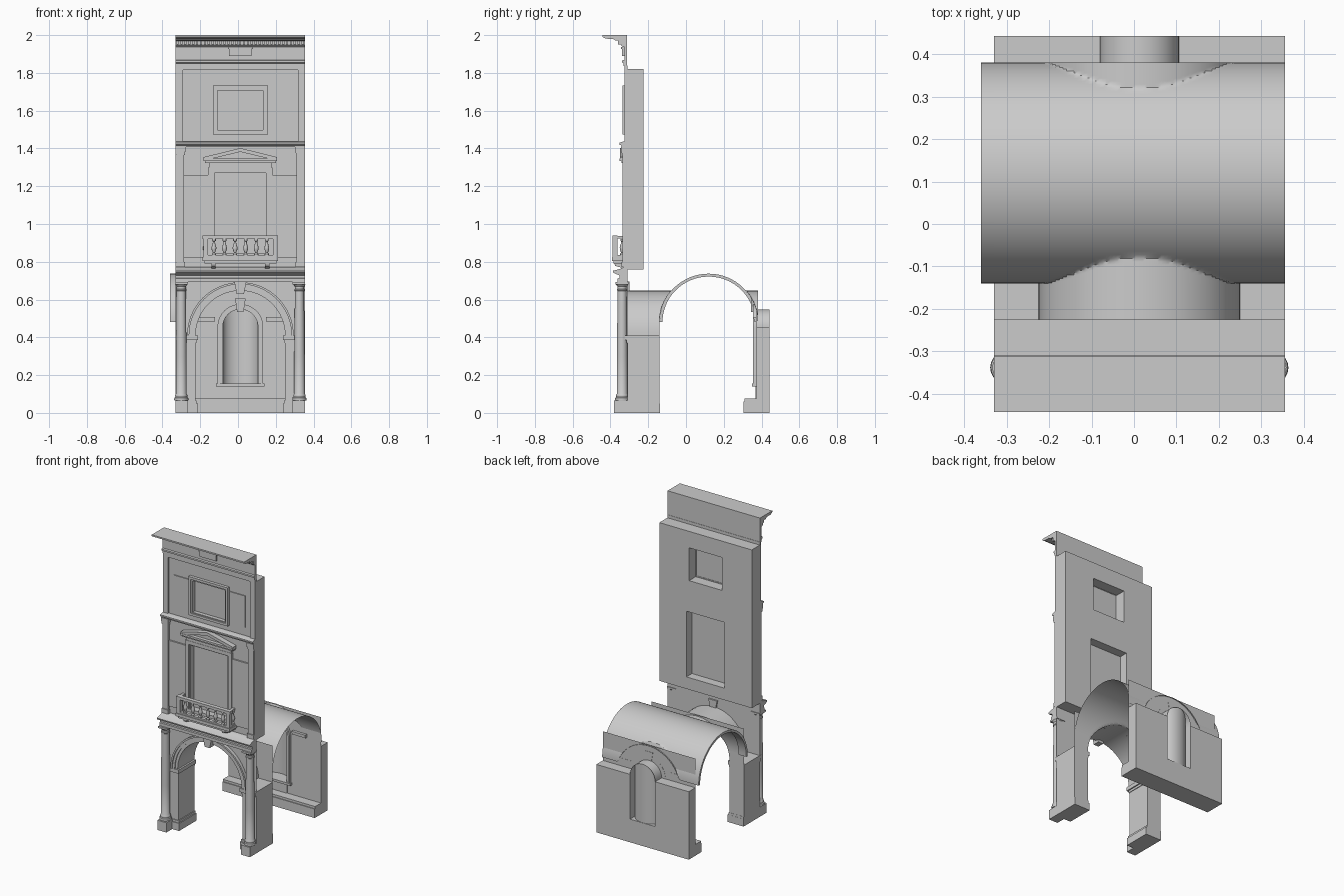
import bpy, bmesh, math
from math import sin, cos, pi, sqrt

if "Cube" in bpy.data.objects:
    bpy.data.objects.remove(bpy.data.objects["Cube"])

XC, HW = 0.0125, 0.3425      # bay axis and half width; all x below are relative to the axis


def finish(name, bm, smooth=True, merge=True):
    if merge:
        bmesh.ops.remove_doubles(bm, verts=bm.verts, dist=1e-5)
    bmesh.ops.recalc_face_normals(bm, faces=bm.faces)
    bmesh.ops.translate(bm, verts=bm.verts, vec=(XC, 0, 0))
    me = bpy.data.meshes.new(name)
    bm.to_mesh(me)
    bm.free()
    ob = bpy.data.objects.new(name, me)
    bpy.context.collection.objects.link(ob)
    bpy.ops.object.select_all(action='DESELECT')
    ob.select_set(True)
    bpy.context.view_layer.objects.active = ob
    if smooth:
        bpy.ops.object.shade_smooth_by_angle(angle=math.radians(35))
    return ob


def boxes(name, *dims):
    """Each entry: x0, x1, y0, y1, z0, z1"""
    bm = bmesh.new()
    for x0, x1, y0, y1, z0, z1 in dims:
        vs = bmesh.ops.create_cube(bm, size=1)['verts']
        for v in vs:
            v.co = ((x0, x1)[v.co.x > 0], (y0, y1)[v.co.y > 0], (z0, z1)[v.co.z > 0])
    return finish(name, bm, False, False)


def pair(name, *dims):
    """Boxes mirrored about the bay axis"""
    return boxes(name, *dims, *[(-d[1], -d[0], *d[2:]) for d in dims])


def prism(name, pts, a, b, axis='y'):
    """Profile (x,z) pushed along y, or (y,z) pushed along x; a == b gives a sheet"""
    bm = bmesh.new()
    f = bm.faces.new([bm.verts.new((p[0], a, p[1]) if axis == 'y' else (a, p[0], p[1])) for p in pts])
    if a != b:
        g = bmesh.ops.extrude_face_region(bm, geom=[f])['geom']
        d = (0, b - a, 0) if axis == 'y' else (b - a, 0, 0)
        bmesh.ops.translate(bm, vec=d, verts=[v for v in g if isinstance(v, bmesh.types.BMVert)])
        if f.is_valid and len([x for x in bm.faces if len(x.verts) == len(pts)]) < 2:
            bm.faces.new(f.verts)
    return finish(name, bm)


def arc(r, z, n=32):
    return [(-r * cos(pi * i / n), z + r * sin(pi * i / n)) for i in range(n + 1)]


def ring(name, ri, ro, zc, y0, y1, foot=None):
    """Arch moulding, optionally with straight legs down to foot"""
    a, b = arc(ri, zc), arc(ro, zc)
    if foot is not None:
        a = [(-ri, foot)] + a + [(ri, foot)]
        b = [(-ro, foot)] + b + [(ro, foot)]
    return prism(name, b + a[::-1], y0, y1)


def grid(name, us, vs, fn):
    bm = bmesh.new()
    rows = [[bm.verts.new(fn(u, v)) for v in vs] for u in us]
    for r, s in zip(rows, rows[1:]):
        for i in range(len(vs) - 1):
            bm.faces.new((r[i], r[i + 1], s[i + 1], s[i]))
    return finish(name, bm)


def lathe(name, centres, prof, n=20):
    bm = bmesh.new()
    for cx, cy in centres:
        rows = [[bm.verts.new((cx + r * cos(2 * pi * i / n), cy + r * sin(2 * pi * i / n), z))
                 for i in range(n)] for r, z in prof]
        for a, b in zip(rows, rows[1:]):
            for i in range(n):
                bm.faces.new((a[i], a[(i + 1) % n], b[(i + 1) % n], b[i]))
        bm.faces.new(rows[0])
        bm.faces.new(rows[-1])
    return finish(name, bm, merge=False)


def frame(name, w, z0, z1, t, y0, y1):
    """Rectangular surround, outer half width w, thickness t"""
    return boxes(name, (-w, -w + t, y0, y1, z0, z1), (w - t, w, y0, y1, z0, z1),
                 (-w + t, w - t, y0, y1, z1 - t, z1), (-w + t, w - t, y0, y1, z0, z0 + t))


# ---- Ground floor: piers, arch and columns
R, SP = 0.237, 0.41
pair('arch_pier', (R, HW, -.31, -.14, .05, SP - .04))
pair('pier_base', (R - .012, HW, -.32, -.138, 0, .05), (R - .006, HW, -.315, -.139, .05, .065))
pair('pier_impost', (R - .004, HW, -.315, -.14, .37, .385), (R - .012, HW, -.325, -.14, .385, SP))
hole = [(-HW, SP)] + arc(R, SP) + [(HW, SP)]
prism('front_spandrel', hole + [(HW, .74), (-HW, .74)], -.31, -.31)
prism('inner_spandrel', hole + [(HW, .655), (-HW, .655)], -.14, -.14)
grid('arch_soffit', arc(R, SP), (-.31, -.14), lambda p, y: (p[0], y, p[1]))
ring('arch_inner_band', R, R + .018, SP, -.318, -.31)
ring('arch_outer_band', R + .018, R + .036, SP, -.324, -.31)
ring('arch_lip', R + .034, R + .045, SP, -.332, -.31)
prism('arch_keystone', [(-.019, .63), (.019, .63), (.032, .695), (-.032, .695)], -.345, -.30)
CX = .313
pair('column_plinth', (CX - .037, HW, -.382, -.30, 0, .065))
lathe('column', [(-CX, -.338), (CX, -.338)],
      [(.036, .065), (.038, .072), (.036, .08), (.031, .084), (.033, .09), (.031, .097), (.028, .102),
       (.028, .3), (.024, .645), (.027, .648), (.027, .654), (.024, .657), (.024, .668), (.033, .68)])
pair('column_abacus', (CX - .036, HW, -.374, -.305, .68, .692))
prism('first_entablature', [(-.31, .692), (-.362, .692), (-.362, .712), (-.352, .714), (-.352, .728),
      (-.365, .733), (-.385, .742), (-.388, .752), (-.34, .765), (-.33, .772), (-.31, .772)], -HW, HW, 'x')

# ---- Vault: barrel crossed by lunettes, and the transverse rib
VY, VW, VZ, VH = .12, .26, .48, .257


def vault(x, t):
    zb = VZ + VH * sin(t)
    zc = SP + sqrt(max(R * R - x * x, 0))
    return (x, VY - VW * cos(t), max(zb, zc))


grid('vault', [HW * (i / 40 - 1) for i in range(81)], [pi * i / 64 for i in range(65)], vault)
rib = [(VY - VW * cos(pi * i / 32), VZ + VH * sin(pi * i / 32)) for i in range(33)]
rib_in = [(VY + (y - VY) * .94, VZ + (z - VZ) * .94) for y, z in rib]
prism('vault_rib', rib + rib_in[::-1], -.372, -.315, 'x')

# ---- Rear wall with round-headed niche
N, NZ, NB = .093, .455, .155
niche = [(-N, NB)] + arc(N, NZ, 24) + [(N, NB)]


def wall_outline(bottom, top):
    # outline with a slit under the niche joining it to the edge
    return [(-HW, bottom), (-N, bottom)] + niche + [(N, bottom), (HW, bottom), (HW, top), (-HW, top)]


prism('rear_lunette_wall', wall_outline(.0, .65), .372, .372)
pair('rear_wall', (N, HW, .372, .442, 0, NZ))
boxes('rear_wall_foot', (-N, N, .368, .442, 0, NB))
grid('niche_soffit', niche, (.37, .442), lambda p, y: (p[0], y, p[1]))
grid('niche_back', [-N * cos(pi * i / 24) for i in range(25)], [i / 8 for i in range(9)],
     lambda x, v: (x, .372 + .068 * sqrt(max(1 - (x / N) ** 2, 0)),
                   NB + v * (NZ - NB + sqrt(max(N * N - x * x, 0)))))
boxes('rear_bench', (-HW, HW, .305, .372, 0, .06), (-HW, HW, .31, .372, .06, .075))
ring('niche_frame', N, N + .018, NZ, .362, .373, NB)
ring('niche_frame_lip', N + .016, N + .028, NZ, .355, .373, NB)
boxes('niche_sill', (-N - .035, N + .035, .35, .375, NB - .015, NB))
prism('niche_keystone', [(-.017, .535), (.017, .535), (.028, .605), (-.028, .605)], .345, .374)
pair('rear_string_course', (.135, R, .36, .373, .485, .497), (.135, R, .354, .373, .497, .508))

# ---- Upper wall block with two window openings
wall = boxes('upper_wall', (-HW, HW, -.315, -.225, .76, 1.82))
cut = boxes('window_cutter', (-.142, .142, -.5, 0, .84, 1.28), (-.122, .122, -.5, 0, 1.49, 1.71))
cut.hide_render = True
m = wall.modifiers.new('openings', 'BOOLEAN')
m.object, m.operation, m.solver = cut, 'DIFFERENCE', 'EXACT'
bpy.context.view_layer.objects.active = wall
bpy.ops.object.modifier_apply(modifier='openings')
bpy.data.objects.remove(cut)
boxes('window_panes', (-.143, .143, -.288, -.284, .835, 1.285), (-.123, .123, -.302, -.298, 1.485, 1.715))
boxes('attic_wall', (-HW, HW, -.318, -.312, 1.815, 1.99))

# ---- Second storey: panels, pilasters, window with pediment
pair('wall_panel', (.17, .30, -.325, -.31, .82, 1.26))
pair('corner_strip', (.30, HW, -.33, -.31, .772, 1.41))
pair('pilaster', (.298, HW - .004, -.335, -.32, .80, 1.375))
pair('pilaster_base', (.292, HW, -.341, -.32, .772, .80))
pair('pilaster_capital', (.294, HW, -.338, -.32, 1.365, 1.375), (.288, HW, -.345, -.32, 1.385, 1.41),
     (.292, HW, -.341, -.32, 1.375, 1.385))
frame('window_surround', .17, .82, 1.30, .024, -.332, -.31)
frame('window_inner_surround', .15, .83, 1.285, .014, -.325, -.285)
boxes('window_frieze', (-.165, .165, -.33, -.31, 1.30, 1.325))
boxes('pediment_cornice', (-.188, .188, -.342, -.31, 1.322, 1.333), (-.195, .195, -.352, -.31, 1.333, 1.346))
prism('pediment_field', [(-.18, 1.344), (.18, 1.344), (0, 1.39)], -.328, -.31)
prism('pediment_rake', [(-.195, 1.346), (-.15, 1.346), (0, 1.382), (.15, 1.346), (.195, 1.346),
                        (.195, 1.354), (0, 1.402), (-.195, 1.354)], -.35, -.31)

# ---- Balcony
boxes('balcony_slab', (-.20, .20, -.392, -.31, .805, .825), (-.19, .19, -.384, -.31, .792, .805))
boxes('balcony_rail', (-.20, .20, -.39, -.362, .92, .938), (-.195, .195, -.387, -.363, .825, .835))
pair('balcony_post', (.172, .196, -.388, -.362, .825, .925), (.176, .194, -.365, -.31, .922, .936),
     (.176, .194, -.365, -.31, .825, .835))
lathe('balusters', [(-.14 + .056 * i, -.375) for i in range(6)] + [(s * .185, -.338) for s in (-1, 1)],
      [(.011, .834), (.011, .842), (.006, .848), (.012, .865), (.013, .875), (.006, .9), (.006, .908),
       (.01, .911), (.01, .921)], 12)
for s in (-1, 1):
    prism('balcony_bracket', [(-.31, .755), (-.33, .755), (-.345, .77), (-.375, .778), (-.38, .793),
                              (-.31, .793)], s * .142 - .011, s * .142 + .011, 'x')

# ---- String course and third storey
prism('second_string_course', [(-.31, 1.408), (-.34, 1.408), (-.342, 1.416), (-.352, 1.42), (-.352, 1.43),
                               (-.33, 1.438), (-.31, 1.438)], -HW, HW, 'x')
pair('third_storey_strip', (.305, HW, -.325, -.31, 1.435, 1.84))
boxes('third_storey_head', (-.305, .305, -.325, -.31, 1.815, 1.84))
pair('side_panel', (.148, .265, -.321, -.31, 1.495, 1.705))
frame('upper_window_surround', .146, 1.475, 1.733, .016, -.335, -.31)
frame('upper_window_inner', .132, 1.485, 1.72, .012, -.328, -.295)

# ---- Crowning entablature
prism('architrave', [(-.312, 1.836), (-.33, 1.836), (-.33, 1.85), (-.34, 1.855), (-.34, 1.866),
                     (-.326, 1.868), (-.326, 1.945), (-.312, 1.945)], -HW, HW, 'x')
boxes('frieze_tablet', (-.06, .06, -.338, -.32, 1.89, 1.932), (-.066, .066, -.343, -.32, 1.926, 1.936))
boxes('dentils', *[(-HW + .004 + i * .0207, -HW + .016 + i * .0207, -.36, -.33, 1.951, 1.968)
                   for i in range(33)])
prism('crown_cornice', [(-.312, 1.938), (-.335, 1.938), (-.345, 1.948), (-.345, 1.968), (-.375, 1.972),
                        (-.385, 1.98), (-.425, 1.981), (-.442, 1.99), (-.442, 2.0), (-.312, 2.0)], -HW, HW, 'x')
